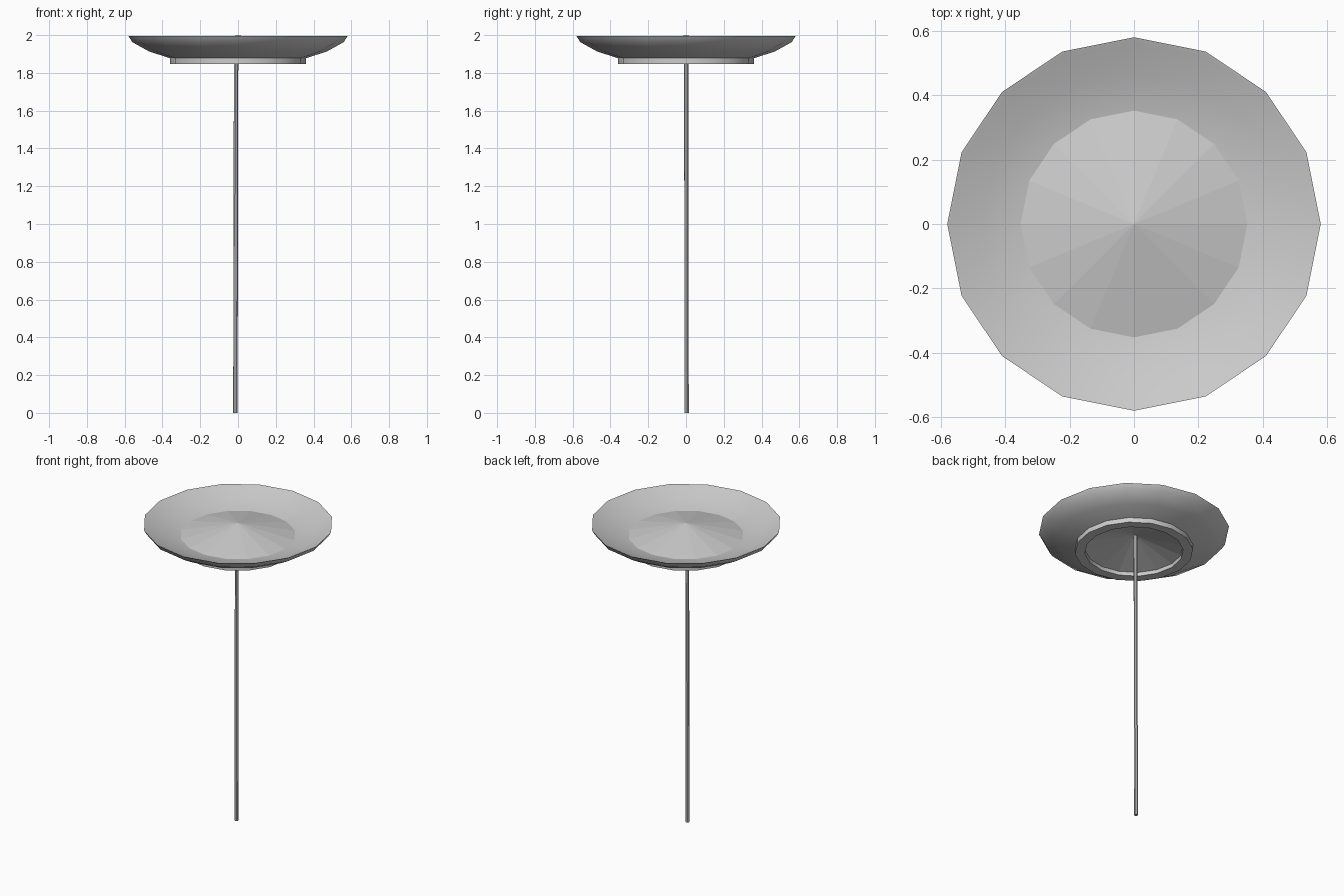
import bpy
import bmesh
import math
from mathutils import Vector

SIDES = 16

cube = bpy.data.objects.get("Cube")
if cube:
    bpy.data.objects.remove(cube, do_unlink=True)


def material(name, rgb):
    mat = bpy.data.materials.new(name)
    mat.use_nodes = True
    mat.diffuse_color = (*rgb, 1)
    mat.node_tree.nodes["Principled BSDF"].inputs["Base Color"].default_value = (*rgb, 1)
    return mat


def add_object(name, bm, mat):
    bmesh.ops.recalc_face_normals(bm, faces=bm.faces)
    mesh = bpy.data.meshes.new(name)
    bm.to_mesh(mesh)
    bm.free()
    mesh.materials.append(mat)
    obj = bpy.data.objects.new(name, mesh)
    bpy.context.collection.objects.link(obj)
    return obj


def lathe(name, profile, mat):
    """Spin a radius/height profile into a solid of revolution."""
    bm = bmesh.new()
    verts = [bm.verts.new((r, 0, z)) for r, z in profile]
    edges = [bm.edges.new(pair) for pair in zip(verts, verts[1:])]
    bmesh.ops.spin(bm, geom=verts + edges, cent=(0, 0, 0), axis=(0, 0, 1),
                   angle=math.tau, steps=SIDES, use_merge=True)
    bmesh.ops.remove_doubles(bm, verts=bm.verts, dist=0.0005)
    return add_object(name, bm, mat)


def rod(name, start, end, radius, sides, mat):
    """Straight round bar between two points."""
    start, end = Vector(start), Vector(end)
    axis = end - start
    bm = bmesh.new()
    bmesh.ops.create_cone(bm, cap_ends=True, segments=sides, radius1=radius,
                          radius2=radius, depth=axis.length)
    bmesh.ops.rotate(bm, verts=bm.verts, matrix=axis.to_track_quat("Z", "Y").to_matrix())
    bmesh.ops.translate(bm, verts=bm.verts, vec=(start + end) / 2)
    return add_object(name, bm, mat)


grey = material("plain grey", (0.6, 0.6, 0.6))

# Plate: raised cone in the well, sloping wall, thin rim, foot ring, hollow underside
plate = lathe("plate", [
    (0, 2.0), (0.352, 1.92), (0.47, 1.945), (0.566, 1.99),
    (0.58, 1.995), (0.56, 1.963), (0.47, 1.913), (0.36, 1.878),
    (0.36, 1.846), (0.30, 1.846), (0.30, 1.872), (0, 1.96),
], grey)

# Stick that carries the plate
stick = rod("stick", (-0.014, 0.003, 0), (-0.01, 0.002, 1.97), 0.012, 8, grey)

# Smooth walls, faceted well and underside
for obj in (plate, stick):
    bpy.ops.object.select_all(action="DESELECT")
    obj.select_set(True)
    bpy.context.view_layer.objects.active = obj
    bpy.ops.object.shade_smooth_by_angle(angle=math.radians(30))
for face in plate.data.polygons:
    if len(face.vertices) == 3:
        face.use_smooth = False
